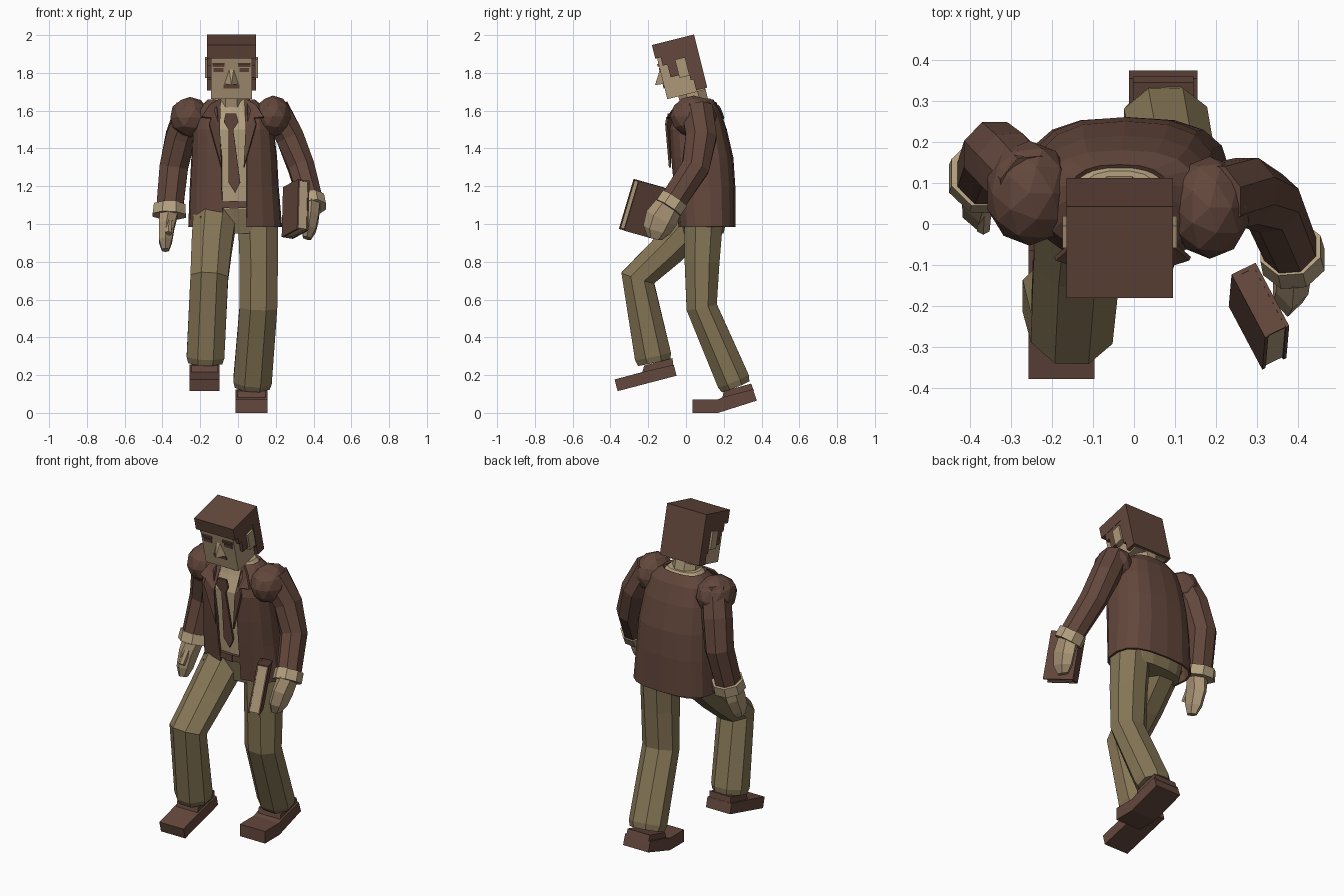
import bpy, bmesh, math
from mathutils import Vector, Matrix

if "Cube" in bpy.data.objects:
    bpy.data.objects.remove(bpy.data.objects["Cube"])


def material(name, rgb):
    m = bpy.data.materials.new(name)
    m.diffuse_color = (*rgb, 1)
    m.use_nodes = True
    m.node_tree.nodes["Principled BSDF"].inputs["Base Color"].default_value = m.diffuse_color
    return m


BROWN = material("brown cloth", (0.125, 0.063, 0.045))
OLIVE = material("olive cloth", (0.235, 0.180, 0.092))
TAN = material("tan shirt", (0.46, 0.355, 0.215))
SKIN = material("skin", (0.42, 0.31, 0.19))


def make(name, verts, faces, mat, thick=0):
    bm = bmesh.new()
    vs = [bm.verts.new(v) for v in verts]
    for f in faces:
        bm.faces.new([vs[i] for i in f])
    bmesh.ops.recalc_face_normals(bm, faces=bm.faces)
    me = bpy.data.meshes.new(name)
    bm.to_mesh(me)
    bm.free()
    me.materials.append(mat)
    ob = bpy.data.objects.new(name, me)
    bpy.context.collection.objects.link(ob)
    if thick:
        mod = ob.modifiers.new("thickness", 'SOLIDIFY')
        mod.thickness, mod.offset = thick, 0
    return ob


def loft(name, rings, mat, closed=True, thick=0):
    n = len(rings[0])
    verts = [p for r in rings for p in r]
    faces = []
    for k in range(len(rings) - 1):
        for i in range(n if closed else n - 1):
            j = (i + 1) % n
            faces.append((k*n + i, k*n + j, k*n + n + j, k*n + n + i))
    if closed:
        faces += [list(range(n))[::-1], [len(verts) - n + i for i in range(n)]]
    return make(name, verts, faces, mat, thick)


def tube(name, path, mat, sides=8):
    """Rings square to the path; each path point is x, y, z, x radius, y radius."""
    pts = [Vector(p[:3]) for p in path]
    rings = []
    for i, p in enumerate(path):
        d = Vector()
        if i:
            d += (pts[i] - pts[i-1]).normalized()
        if i < len(pts) - 1:
            d += (pts[i+1] - pts[i]).normalized()
        d.normalize()
        a = Vector((1, 0, 0))
        a = (a - d * a.dot(d)).normalized()
        b = d.cross(a)
        rings.append([pts[i] + a*p[3]*math.cos(t) + b*p[4]*math.sin(t)
                      for t in [2*math.pi*(k + .5)/sides for k in range(sides)]])
    return loft(name, rings, mat)


def box(name, lo, hi, mat, mtx=Matrix()):
    v = [mtx @ Vector((x, y, z)) for x in (lo[0], hi[0])
         for y in (lo[1], hi[1]) for z in (lo[2], hi[2])]
    return make(name, v, [(0, 1, 3, 2), (4, 6, 7, 5), (0, 4, 5, 1),
                          (2, 3, 7, 6), (0, 2, 6, 4), (1, 5, 7, 3)], mat)


def extrude_x(name, profile, x0, x1, mat):
    return loft(name, [[(x, y, z) for y, z in profile] for x in (x0, x1)], mat)


def oval(z, cx, y0, y1, rx, gap=0, n=17):
    """Rounded-square ring, starting and ending at the front gap."""
    e, cy, ry = .75, (y0 + y1)/2, (y1 - y0)/2
    t0 = math.asin((gap/rx)**(1/e)) if gap else 0
    out = []
    for i in range(n):
        t = t0 + (2*math.pi - 2*t0) * i / (n - 1 if gap else n)
        s, c = math.sin(t), math.cos(t)
        out.append((cx + rx*math.copysign(abs(s)**e, s),
                    cy - ry*math.copysign(abs(c)**e, c), z))
    return out


# Jacket: open shell, with shirt inside
loft("jacket", [oval(*r) for r in [
    (.985, -.015, -.035, .255, .243, .06), (1.2, -.02, -.06, .255, .23, .066),
    (1.35, -.02, -.075, .245, .222, .066), (1.5, -.025, -.085, .21, .21, .075),
    (1.6, -.03, -.06, .175, .185, .08), (1.655, -.035, -.015, .14, .12, .08)]],
    BROWN, closed=False, thick=.012)
loft("shirt", [oval(*r) for r in [
    (1.07, -.02, -.03, .23, .21), (1.35, -.025, -.055, .22, .2),
    (1.5, -.03, -.065, .19, .18), (1.59, -.035, -.035, .155, .14),
    (1.65, -.035, -.02, .14, .11), (1.665, -.035, -.01, .13, .095)]], TAN)
loft("trouser_waist", [oval(*r) for r in [
    (.95, -.02, -.01, .2, .19), (1.08, -.02, -.035, .23, .21)]], OLIVE)
box("belt", (-.1, -.05, 1.085), (.055, -.02, 1.12), BROWN)
box("buckle", (-.045, -.056, 1.082), (0, -.045, 1.122), BROWN)
for name, s in (("left_lapel", -1), ("right_lapel", 1)):
    P = [(.065, .0, 1.665), (.125, -.05, 1.63), (.165, -.085, 1.565),
         (.115, -.1, 1.56), (.125, -.105, 1.53), (.06, -.085, 1.3), (.07, -.085, 1.5)]
    make(name, [(-.028 + s*x, y, z) for x, y, z in P],
         [(0, 1, 6), (1, 2, 3, 6), (3, 4, 5, 6)], BROWN, .012)
# Front flap point under the left hem
make("hem_point", [(-.2, -.03, 1.0), (-.075, -.045, 1.0), (-.075, -.05, 1.04),
                   (-.2, -.04, 1.04), (-.1, -.045, .965), (-.15, -.04, .985)],
     [(0, 5, 4, 1, 2, 3)], BROWN, .01)

# Tie with knot and blade
tie = [(-.065, 1.585), (-.01, 1.585), (.002, 1.54), (-.025, 1.5), (.012, 1.22),
       (-.015, 1.165), (-.05, 1.22), (-.05, 1.5), (-.075, 1.54)]
front_y = lambda z: -.045 - .035*min(1, (z - 1.1)/.3)
make("tie", [(x, front_y(z) - (.012 if z > 1.51 else 0), z) for x, z in tie],
     [(0, 1, 2, 3, 7, 8), (7, 3, 4, 5, 6)], BROWN, .012)
tube("neck", [(-.035, .06, 1.58, .082, .082), (-.035, .025, 1.72, .08, .08)], SKIN)


# Shoulder pads
for name, loc, size in (("left_shoulder", (-.255, .075, 1.565), (.108, .128, .108)),
                        ("right_shoulder", (.185, .04, 1.57), (.1, .125, .11))):
    bm = bmesh.new()
    bmesh.ops.create_icosphere(bm, subdivisions=2, radius=1)
    bm.transform(Matrix.Translation(loc) @ Matrix.Diagonal((*size, 1)))
    me = bpy.data.meshes.new(name)
    bm.to_mesh(me)
    bm.free()
    me.materials.append(BROWN)
    bpy.context.collection.objects.link(bpy.data.objects.new(name, me))

# Sleeves, cuffs and hands
tube("left_sleeve", [(-.255, .085, 1.61, .08, .09), (-.305, .14, 1.46, .085, .09),
                     (-.34, .17, 1.3, .082, .085), (-.362, .115, 1.08, .076, .08)], BROWN)
tube("left_cuff", [(-.362, .125, 1.1, .09, .09), (-.364, .11, 1.045, .095, .092)], TAN)
tube("left_hand", [(-.366, .1, 1.06, .055, .065), (-.378, .075, .99, .048, .075),
                   (-.384, .045, .91, .04, .062), (-.384, .03, .862, .022, .035)], SKIN, 6)
tube("left_thumb", [(-.365, .04, 1.02, .02, .022), (-.368, -.01, .95, .018, .02)], SKIN, 6)
tube("right_sleeve", [(.195, .06, 1.61, .08, .09), (.275, .08, 1.46, .08, .088),
                      (.335, .05, 1.3, .075, .08), (.385, -.07, 1.12, .068, .075)], BROWN)
tube("right_cuff", [(.382, -.06, 1.135, .08, .082), (.39, -.093, 1.085, .082, .082)], TAN)
tube("right_hand", [(.39, -.09, 1.095, .05, .075), (.386, -.13, 1.03, .046, .088),
                    (.375, -.155, .97, .042, .075), (.365, -.165, .925, .025, .04)], SKIN, 6)

# Book: covers, spine and pages in a tilted frame
u = Vector((.085, -.16, .045)).normalized()
v = Vector((.02, .055, .275))
v = (v - u*v.dot(u)).normalized()
w = u.cross(v)
book = Matrix((u, v, w)).transposed().to_4x4()
book.translation = (.305, -.225, 1.08)
for name, a, b in (("book_cover_outer", -.033, -.024), ("book_cover_inner", .024, .033)):
    box(name, (-.09, -.138, a), (.09, .138, b), BROWN, book)
box("book_spine", (-.09, -.138, -.025), (-.08, .138, .025), BROWN, book)
box("book_top_edge", (-.082, .13, -.025), (.088, .137, .025), BROWN, book)
box("book_pages", (-.082, -.13, -.025), (.086, .131, .025), TAN, book)

# Trouser legs
tube("right_trouser", [(.105, .095, 1.05, .115, .112), (.11, .085, .8, .11, .1),
                       (.108, .083, .56, .108, .088), (.077, .25, .17, .11, .095),
                       (.075, .262, .14, .1, .085)], OLIVE)
tube("left_trouser", [(-.12, .09, 1.06, .125, .115), (-.14, -.09, .87, .115, .1),
                      (-.152, -.255, .715, .108, .098), (-.172, -.175, .3, .108, .105),
                      (-.173, -.168, .268, .098, .095)], OLIVE)

# Shoes: sole profile plus raised heel upper
extrude_x("right_shoe", [(.035, 0), (.17, 0), (.375, .065), (.355, .125), (.2, .085),
                         (.17, .072), (.035, .072)], -.012, .155, BROWN)
extrude_x("right_shoe_upper", [(.19, .07), (.36, .115), (.345, .155), (.2, .115)],
          -.002, .145, BROWN)
extrude_x("left_shoe", [(-.362, .115), (-.05, .197), (-.065, .255), (-.235, .215),
                        (-.378, .177)], -.257, -.097, BROWN)
extrude_x("left_shoe_upper", [(-.235, .2), (-.066, .245), (-.072, .29), (-.222, .25)],
          -.247, -.107, BROWN)

# Head, bowed forward
H = Matrix.Translation((-.035, -.033, 1.83)) @ Matrix.Rotation(math.radians(14), 4, 'X')
box("head", (-.108, -.105, -.148), (.108, .1, .13), SKIN, H)
box("hair_top", (-.13, -.115, .075), (.13, .115, .15), BROWN, H)
box("hair_back", (-.13, .055, -.14), (.13, .115, .08), BROWN, H)
make("nose", [H @ Vector(p) for p in [(-.012, -.104, .015), (.012, -.104, .015),
     (-.038, -.104, -.065), (.038, -.104, -.065), (0, -.15, -.06)]],
     [(0, 1, 4), (0, 4, 2), (1, 3, 4), (2, 4, 3), (0, 2, 3, 1)], SKIN)
box("mouth", (-.042, -.11, -.088), (.042, -.103, -.068), BROWN, H)
for side, s in (("left", -1), ("right", 1)):
    def mirrored(part, x0, x1, y0, y1, z0, z1, mat):
        a, b = sorted((s*x0, s*x1))
        box(side + part, (a, y0, z0), (b, y1, z1), mat, H)
    mirrored("_sideburn", .1, .128, -.06, -.015, -.04, .08, BROWN)
    mirrored("_temple_hair", .1, .128, -.085, -.055, .03, .08, BROWN)
    mirrored("_hair_over_ear", .1, .128, -.02, .06, .045, .08, BROWN)
    mirrored("_hair_behind_ear", .1, .128, .04, .06, -.08, .08, BROWN)
    mirrored("_ear", .1, .14, -.015, .04, -.055, .045, SKIN)
    mirrored("_eyebrow", .036, .1, -.112, -.103, .03, .046, BROWN)
    mirrored("_eye", .042, .094, -.109, -.103, .002, .022, BROWN)
